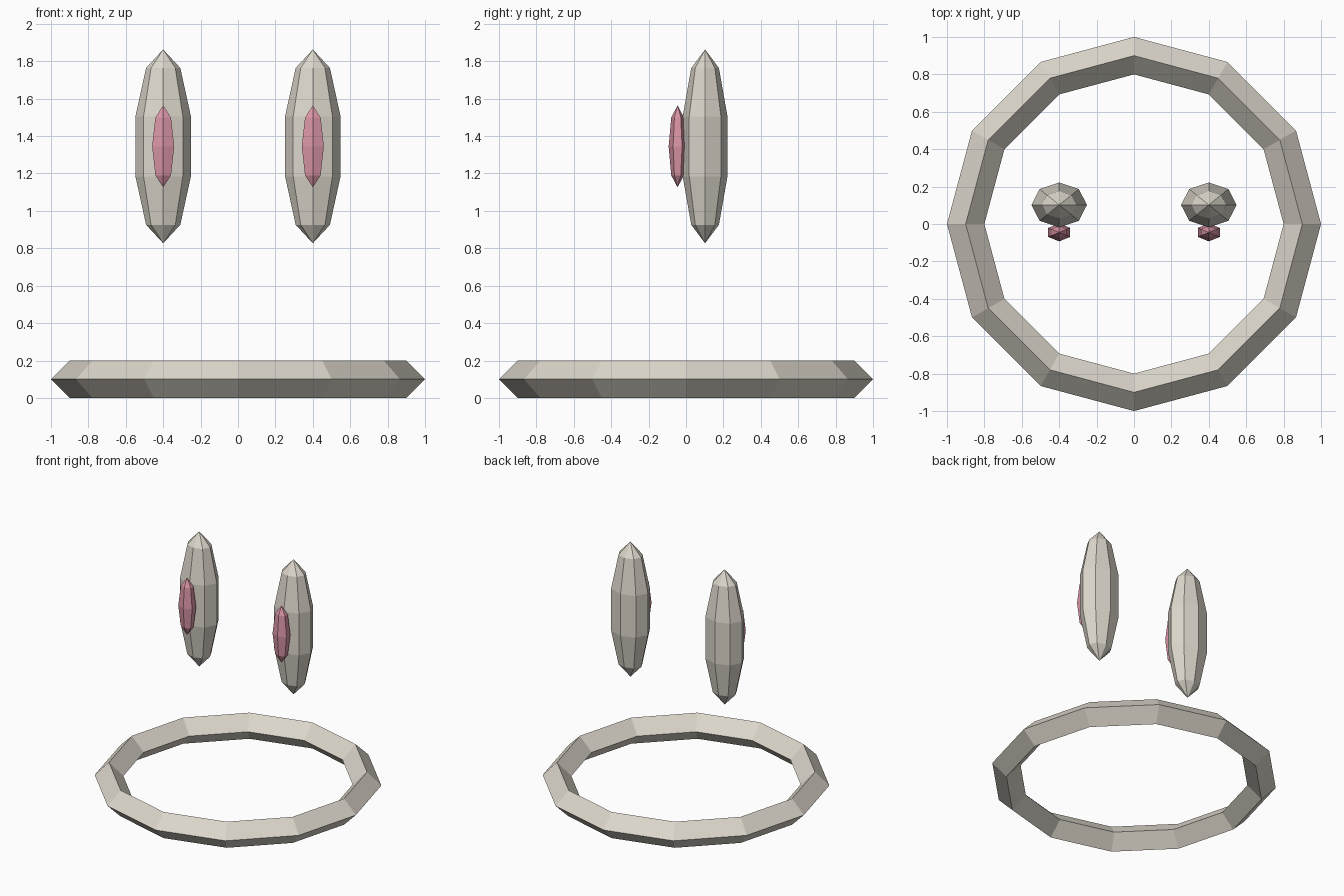
import bpy, bmesh, math
from mathutils import Matrix, Vector

if "Cube" in bpy.data.objects:
    bpy.data.objects.remove(bpy.data.objects["Cube"])


def material(name, rgb):
    m = bpy.data.materials.new(name)
    m.diffuse_color = (*rgb, 1)
    m.use_nodes = True
    m.node_tree.nodes["Principled BSDF"].inputs["Base Color"].default_value = m.diffuse_color
    return m


ivory = material("warm ivory", (0.72, 0.68, 0.60))
pink = material("soft pink", (0.70, 0.30, 0.38))


def ellipsoid(name, centre, radii, segments, rings, start, mat):
    """Faceted ellipsoid; the first column of corners sits at angle start."""
    bm = bmesh.new()
    top = bm.verts.new((0, 0, 1))
    bottom = bm.verts.new((0, 0, -1))
    loops = []
    for i in range(1, rings):
        t = math.pi * i / rings
        loops.append([bm.verts.new((math.sin(t) * math.cos(start + math.tau * k / segments),
                                    math.sin(t) * math.sin(start + math.tau * k / segments),
                                    math.cos(t))) for k in range(segments)])
    for k in range(segments):
        n = (k + 1) % segments
        bm.faces.new((top, loops[0][k], loops[0][n]))
        bm.faces.new((bottom, loops[-1][n], loops[-1][k]))
        for a, b in zip(loops, loops[1:]):
            bm.faces.new((a[k], b[k], b[n], a[n]))
    bm.transform(Matrix.Translation(centre) @ Matrix.Diagonal((*radii, 1)))
    bmesh.ops.recalc_face_normals(bm, faces=bm.faces)
    mesh = bpy.data.meshes.new(name)
    bm.to_mesh(mesh)
    bm.free()
    mesh.materials.append(mat)
    ob = bpy.data.objects.new(name, mesh)
    bpy.context.collection.objects.link(ob)


# Twelve-sided band with a diamond cross-section
bpy.ops.mesh.primitive_torus_add(major_segments=12, minor_segments=4,
                                 major_radius=0.9, minor_radius=0.1,
                                 location=(0, 0, 0.1))
band = bpy.context.object
band.name = "head_band"
band.data.materials.append(ivory)

# Pair of ears, each with a pink inner ear on the front
for side, x in (("left", -0.4), ("right", 0.4)):
    ellipsoid(side + "_ear", Vector((x, 0.102, 1.345)), (0.156, 0.126, 0.518),
              8, 5, 0, ivory)
    ellipsoid(side + "_inner_ear", Vector((x, -0.045, 1.345)), (0.068, 0.048, 0.219),
              6, 4, math.pi / 2, pink)
